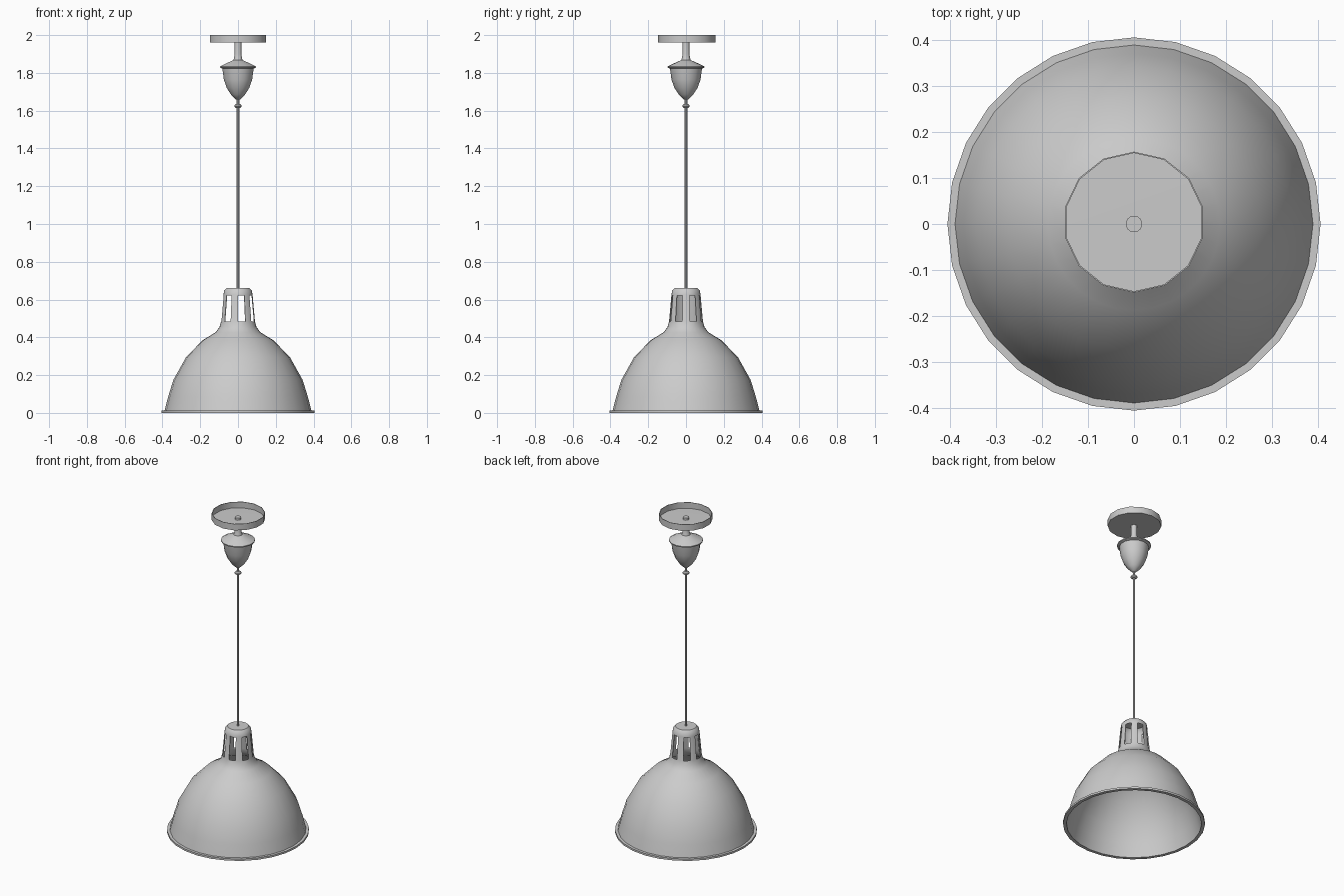
import bpy, bmesh, math

cube = bpy.data.objects.get("Cube")
if cube:
    bpy.data.objects.remove(cube, do_unlink=True)

grey = bpy.data.materials.new("light grey metal")
grey.use_nodes = True
COLOUR = (0.6, 0.6, 0.6, 1)
grey.diffuse_color = COLOUR
grey.node_tree.nodes["Principled BSDF"].inputs["Base Color"].default_value = COLOUR


def lathe(name, profile, sides, closed=False, wall=0, edit=None, y=0):
    """Spin (radius, height) points, listed so that the outside is on their right."""
    bm = bmesh.new()
    rings = []
    for r, z in profile:
        if r == 0:
            rings.append([bm.verts.new((0, 0, z))] * sides)
            continue
        ring = []
        for i in range(sides):
            a = 2 * math.pi * i / sides
            ring.append(bm.verts.new((r * math.sin(a), -r * math.cos(a), z)))
        rings.append(ring)
    pairs = list(zip(rings, rings[1:]))
    if closed:
        pairs.append((rings[-1], rings[0]))
    bands = []
    for low, high in pairs:
        band = []
        for i in range(sides):
            j = (i + 1) % sides
            corners = list(dict.fromkeys((low[i], low[j], high[j], high[i])))
            band.append(bm.faces.new(corners))
        bands.append(band)
    if edit:
        edit(bm, bands)
    mesh = bpy.data.meshes.new(name)
    bm.to_mesh(mesh)
    bm.free()
    mesh.materials.append(grey)
    obj = bpy.data.objects.new(name, mesh)
    obj.location.y = y
    bpy.context.collection.objects.link(obj)
    bpy.ops.object.select_all(action='DESELECT')
    obj.select_set(True)
    bpy.context.view_layer.objects.active = obj
    if wall:
        solid = obj.modifiers.new("wall", 'SOLIDIFY')
        solid.thickness = wall
        solid.offset = -1
        bpy.ops.object.modifier_apply(modifier="wall")
    bpy.ops.object.shade_smooth_by_angle(angle=math.radians(35))
    return obj


# Shade: bell and vented neck in one skin
shade_profile = [
    (0.39, 0.006), (0.37, 0.085), (0.342, 0.175), (0.275, 0.295),
    (0.187, 0.385), (0.118, 0.427), (0.098, 0.455), (0.09, 0.483),
    (0.077, 0.627), (0.073, 0.648), (0.06, 0.662), (0, 0.662)]
NECK_BAND = 7


def cut_vents(bm, bands):
    # Seven slots, each across two neighbouring panels of the neck
    panels = [f for i, f in enumerate(bands[NECK_BAND]) if i % 4 < 2]
    bmesh.ops.inset_region(bm, faces=panels, thickness=0.006, use_even_offset=True)
    bmesh.ops.delete(bm, geom=panels, context='FACES')


lathe("shade", shade_profile, 28, wall=0.005, edit=cut_vents)

# Flat lip around the mouth of the shade
lathe("shade_rim", [(0.385, 0), (0.405, 0), (0.405, 0.012), (0.385, 0.012)],
      28, closed=True)

# Cord and the small bead on it
lathe("cord", [(0, 0.65), (0.007, 0.65), (0.007, 1.67), (0, 1.67)], 10)
lathe("cord_bead", [(0, 1.614), (0.012, 1.615), (0.019, 1.621),
                    (0.019, 1.629), (0.012, 1.635), (0, 1.636)], 14)

# Height adjuster: rounded cup below, flared lid above
lathe("adjuster_cup", [
    (0, 1.658), (0.012, 1.66), (0.038, 1.685), (0.062, 1.722),
    (0.077, 1.765), (0.085, 1.825), (0, 1.825)], 14)
lathe("adjuster_lid", [
    (0, 1.822), (0.085, 1.822), (0.098, 1.828), (0.098, 1.834),
    (0.07, 1.848), (0.04, 1.861), (0.024, 1.868), (0, 1.868)], 14)

# Stem through the ceiling plate, with its end showing inside
lathe("stem", [(0, 1.86), (0.027, 1.86), (0.022, 1.878), (0.018, 1.9),
               (0.018, 1.976), (0, 1.976)], 14)

# Ceiling plate: shallow dish, open at the top
lathe("ceiling_plate", [(0, 1.96), (0.153, 1.96), (0.153, 2.0)],
      14, wall=0.003, y=0.004)
